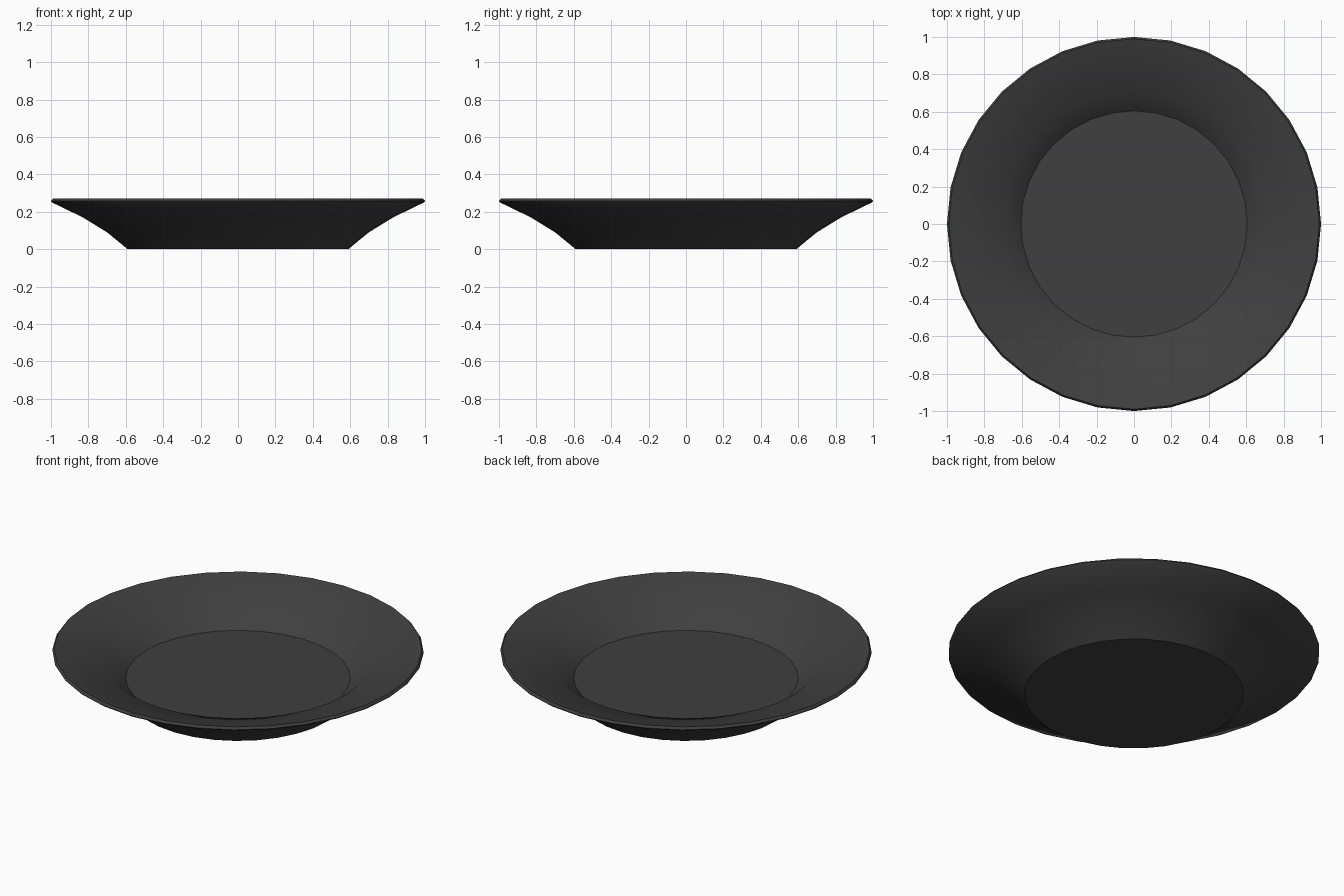
import bpy
import math

old = bpy.data.objects.get("Cube")
if old:
    bpy.data.objects.remove(old, do_unlink=True)

SIDES = 32

# One dark glaze for the whole plate
glaze = bpy.data.materials.new("charcoal_glaze")
glaze.use_nodes = True
colour = (0.05, 0.05, 0.05, 1.0)
glaze.diffuse_color = colour
glaze.node_tree.nodes["Principled BSDF"].inputs["Base Color"].default_value = colour

# Profile (radius, height): foot, underside, lip, upper rim, inner wall, floor
profile = [(0.59, 0.0), (0.70, 0.09), (0.83, 0.17), (0.995, 0.25),
           (1.0, 0.257), (0.99, 0.27), (0.71, 0.19), (0.605, 0.10)]

verts, faces = [], []
for radius, height in profile:
    for i in range(SIDES):
        a = math.tau * i / SIDES
        verts.append((radius * math.cos(a), radius * math.sin(a), height))

# Bands between neighbouring rings
for ring in range(len(profile) - 1):
    low, high = ring * SIDES, (ring + 1) * SIDES
    for i in range(SIDES):
        j = (i + 1) % SIDES
        faces.append((low + i, low + j, high + j, high + i))

# Flat base and flat eating surface
faces.append(tuple(reversed(range(SIDES))))
last = (len(profile) - 1) * SIDES
faces.append(tuple(range(last, last + SIDES)))

mesh = bpy.data.meshes.new("plate")
mesh.from_pydata(verts, [], faces)
mesh.materials.append(glaze)
mesh.update()
plate = bpy.data.objects.new("plate", mesh)
bpy.context.collection.objects.link(plate)

# Smooth sides with crisp foot, lip and floor edges
bpy.ops.object.select_all(action="DESELECT")
plate.select_set(True)
bpy.context.view_layer.objects.active = plate
bpy.ops.object.shade_smooth_by_angle(angle=math.radians(30))
